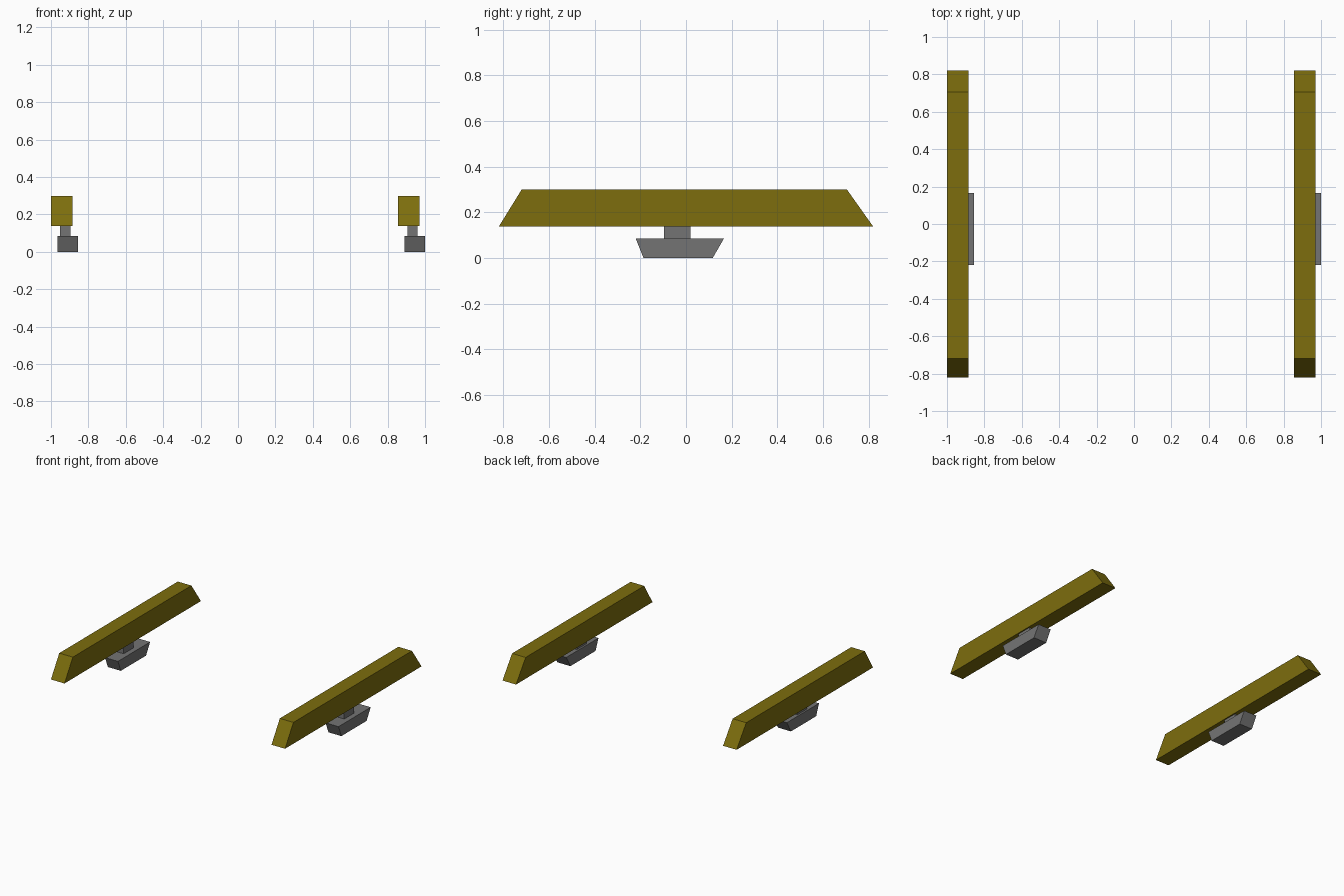
import bpy
import bmesh

if "Cube" in bpy.data.objects:
    bpy.data.objects.remove(bpy.data.objects["Cube"])


def colour(name, rgb):
    mat = bpy.data.materials.new(name)
    mat.diffuse_color = (*rgb, 1)
    mat.use_nodes = True
    mat.node_tree.nodes["Principled BSDF"].inputs["Base Color"].default_value = mat.diffuse_color
    return mat


olive = colour("olive", (0.205, 0.155, 0.004))
dark_grey = colour("dark_grey", (0.175, 0.175, 0.175))


def prism(name, x0, x1, profile, material):
    """Extrude a (y, z) profile from x0 to x1."""
    bm = bmesh.new()
    face = bm.faces.new([bm.verts.new((x0, y, z)) for y, z in profile])
    ext = bmesh.ops.extrude_face_region(bm, geom=[face])
    verts = [v for v in ext["geom"] if isinstance(v, bmesh.types.BMVert)]
    bmesh.ops.translate(bm, verts=verts, vec=(x1 - x0, 0, 0))
    bmesh.ops.recalc_face_normals(bm, faces=bm.faces)
    mesh = bpy.data.meshes.new(name)
    bm.to_mesh(mesh)
    bm.free()
    mesh.materials.append(material)
    obj = bpy.data.objects.new(name, mesh)
    bpy.context.collection.objects.link(obj)
    return obj


# Two identical units, shifted along x
for side, dx in (("left", 0.0), ("right", 1.856)):
    # Long beam with sloping ends
    prism(f"{side}_beam", -1 + dx, -0.886 + dx,
          [(-0.82, 0.138), (0.82, 0.138), (0.705, 0.30), (-0.72, 0.30)], olive)
    # Neck between beam and foot
    prism(f"{side}_neck", -0.951 + dx, -0.895 + dx,
          [(-0.096, 0.083), (0.02, 0.083), (0.02, 0.138), (-0.096, 0.138)], dark_grey)
    # Foot narrowing downwards
    prism(f"{side}_foot", -0.965 + dx, -0.856 + dx,
          [(-0.186, 0), (0.117, 0), (0.166, 0.085), (-0.22, 0.085)], dark_grey)
